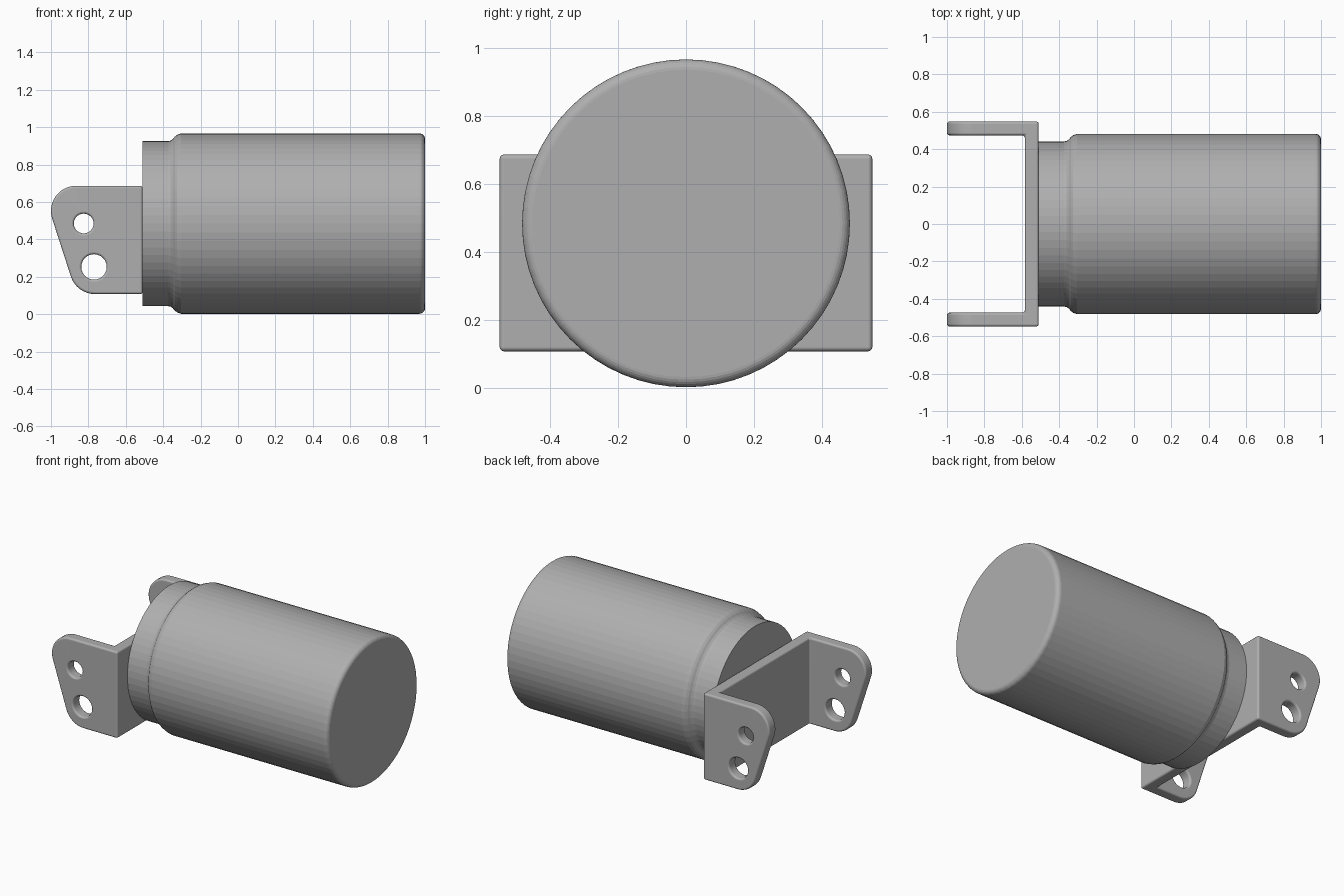
import bpy, bmesh
from math import sin, cos, pi, radians

if "Cube" in bpy.data.objects:
    bpy.data.objects.remove(bpy.data.objects["Cube"])

AXIS_Z = 0.4845

# Mid grey for the whole model
grey = bpy.data.materials.new("mid_grey")
grey.diffuse_color = (0.43, 0.43, 0.43, 1)
grey.use_nodes = True
grey.node_tree.nodes["Principled BSDF"].inputs["Base Color"].default_value = grey.diffuse_color


def make_object(name, bm):
    bmesh.ops.recalc_face_normals(bm, faces=bm.faces[:])
    mesh = bpy.data.meshes.new(name)
    bm.to_mesh(mesh)
    bm.free()
    mesh.materials.append(grey)
    obj = bpy.data.objects.new(name, mesh)
    bpy.context.collection.objects.link(obj)
    return obj


def select_only(obj):
    bpy.ops.object.select_all(action='DESELECT')
    obj.select_set(True)
    bpy.context.view_layer.objects.active = obj


def arc(cx, cz, r, a0, a1, n):
    angles = [radians(a0 + (a1 - a0) * i / n) for i in range(n + 1)]
    return [(cx + r * cos(a), cz + r * sin(a)) for a in angles]


def prism(name, outline, half_width):
    """Extrude an x-z outline symmetrically along y."""
    bm = bmesh.new()
    face = bm.faces.new([bm.verts.new((x, -half_width, z)) for x, z in outline])
    ext = bmesh.ops.extrude_face_region(bm, geom=[face])
    verts = [g for g in ext['geom'] if isinstance(g, bmesh.types.BMVert)]
    bmesh.ops.translate(bm, verts=verts, vec=(0, 2 * half_width, 0))
    return make_object(name, bm)


def lathe(name, profile, segments):
    """Revolve (x, radius) points about the horizontal body axis."""
    bm = bmesh.new()
    rings = [[bm.verts.new((x, r * cos(2 * pi * i / segments),
                            AXIS_Z + r * sin(2 * pi * i / segments)))
              for i in range(segments)] for x, r in profile]
    for a, b in zip(rings, rings[1:]):
        for i in range(segments):
            j = (i + 1) % segments
            bm.faces.new((a[i], a[j], b[j], b[i]))
    bm.faces.new(rings[0])
    bm.faces.new(rings[-1])
    return make_object(name, bm)


# Canister body with stepped neck and rounded end (finely faceted)
profile = [(-0.51, 0.441), (-0.375, 0.441), (-0.36, 0.444), (-0.348, 0.453),
           (-0.338, 0.465), (-0.325, 0.475), (-0.305, 0.482)]
profile += arc(0.97, 0.452, 0.03, 90, 0, 6)
lathe("canister_body", profile, 64)

# U-shaped bracket: side outline, hollowed between the arms
outline = [(-0.51, 0.108), (-0.51, 0.687)]
outline += arc(-0.865, 0.552, 0.135, 90, 198, 12)
outline += arc(-0.765, 0.243, 0.135, 198, 270, 8)
bracket = prism("mounting_bracket", outline, 0.548)

# Cutters: gap between the arms and two pin holes through both arms
cutters = [
    prism("gap_cutter", [(-1.2, -0.1), (-0.584, -0.1), (-0.584, 0.9), (-1.2, 0.9)], 0.474),
    prism("small_hole_cutter", arc(-0.825, 0.485, 0.053, 0, 345, 23), 0.7),
    prism("large_hole_cutter", arc(-0.77, 0.253, 0.068, 0, 345, 23), 0.7),
]
select_only(bracket)
for cutter in cutters:
    cutter.hide_render = True
    mod = bracket.modifiers.new(cutter.name, 'BOOLEAN')
    mod.operation = 'DIFFERENCE'
    mod.solver = 'EXACT'
    mod.object = cutter
    bpy.ops.object.modifier_apply(modifier=mod.name)
for cutter in cutters:
    bpy.data.objects.remove(cutter, do_unlink=True)

# Softened bracket edges, with flat faces kept flat in shading
bevel = bracket.modifiers.new("soft_edges", 'BEVEL')
bevel.width = 0.013
bevel.segments = 3
bevel.limit_method = 'ANGLE'
bevel.angle_limit = radians(50)
bevel.use_clamp_overlap = False
bevel.loop_slide = False
bpy.ops.object.modifier_apply(modifier=bevel.name)
bpy.ops.object.shade_smooth_by_angle(angle=radians(35))
weighted = bracket.modifiers.new("flat_face_normals", 'WEIGHTED_NORMAL')
weighted.keep_sharp = True
weighted.weight = 100
